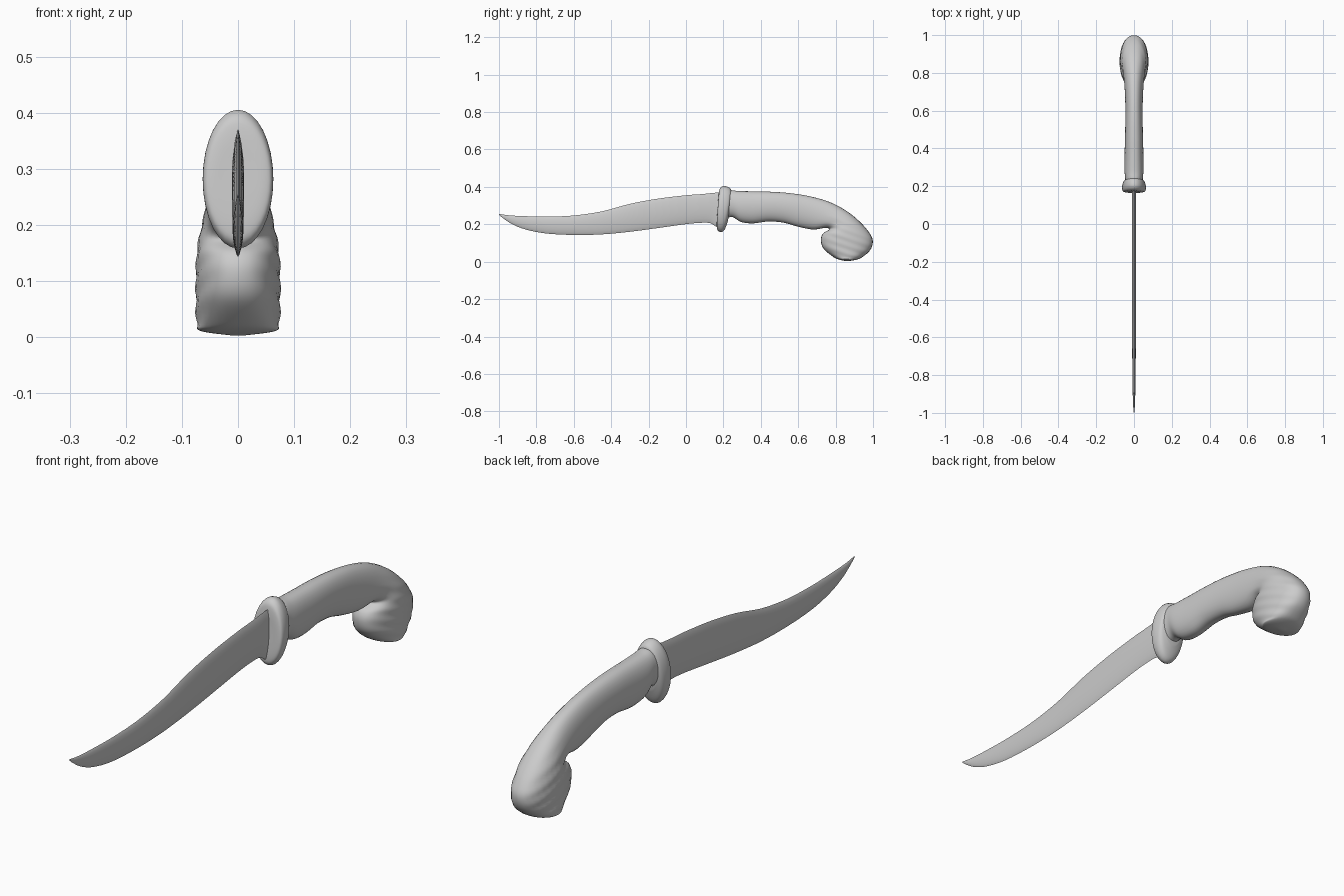
import bpy, bmesh
from math import sin, cos, pi
from mathutils import Vector


def catmull(rows, steps):
    """Smooth interpolation through rows of numbers."""
    out = []
    n = len(rows)
    for i in range(n - 1):
        p = [Vector(rows[min(max(k, 0), n - 1)]) for k in (i - 1, i, i + 1, i + 2)]
        for s in range(steps):
            t = s / steps
            out.append(0.5 * (2 * p[1] + (p[2] - p[0]) * t
                              + (2 * p[0] - 5 * p[1] + 4 * p[2] - p[3]) * t * t
                              + (3 * p[1] - p[0] - 3 * p[2] + p[3]) * t ** 3))
    out.append(Vector(rows[-1]))
    return out


def loft(name, rows, sides, power=1.0, steps=4, ripple=None, angle=40):
    """Each row: upper y, z, lower y, z, half width. Rings are joined into a skin."""
    bm = bmesh.new()
    rings = []
    for ya, za, yb, zb, w in catmull(rows, steps):
        ring = []
        for k in range(sides):
            a = 2 * pi * k / sides + pi / 2
            s, c = sin(a), cos(a)
            y = (ya + yb) / 2 + (ya - yb) / 2 * s
            z = (za + zb) / 2 + (za - zb) / 2 * s
            x = w * abs(c) ** power * (1 if c > 0 else -1)
            if ripple:
                x *= 1 + ripple(y, z)
            ring.append(bm.verts.new((x, y, z)))
        rings.append(ring)
    for r0, r1 in zip(rings, rings[1:]):
        for k in range(sides):
            j = (k + 1) % sides
            bm.faces.new((r0[k], r0[j], r1[j], r1[k]))
    bm.faces.new(rings[0])
    bm.faces.new(rings[-1])
    bmesh.ops.recalc_face_normals(bm, faces=bm.faces)
    me = bpy.data.meshes.new(name)
    bm.to_mesh(me)
    bm.free()
    ob = bpy.data.objects.new(name, me)
    bpy.context.collection.objects.link(ob)
    bpy.ops.object.select_all(action='DESELECT')
    ob.select_set(True)
    bpy.context.view_layer.objects.active = ob
    bpy.ops.object.shade_smooth_by_angle(angle=angle * pi / 180)
    return ob


# Curved blade: spine point, edge point, half thickness
loft("blade", [
    (-1.0, .256, -1.0, .250, .001),
    (-.965, .250, -.975, .230, .004),
    (-.92, .246, -.93, .201, .006),
    (-.85, .243, -.86, .173, .008),
    (-.74, .241, -.75, .151, .009),
    (-.60, .247, -.60, .143, .010),
    (-.45, .269, -.45, .146, .010),
    (-.30, .309, -.30, .160, .011),
    (-.15, .337, -.15, .180, .011),
    (.00, .355, .00, .201, .011),
    (.08, .361, .08, .208, .011),
    (.13, .366, .13, .206, .011),
    (.16, .369, .16, .188, .011),
    (.20, .371, .20, .180, .011)], 16, power=1.5)

# Oval guard
loft("guard", [
    (.172, .32, .166, .24, .025),
    (.175, .365, .164, .195, .048),
    (.182, .392, .168, .170, .060),
    (.202, .405, .184, .158, .063),
    (.228, .398, .200, .164, .060),
    (.241, .384, .212, .183, .053),
    (.240, .36, .225, .22, .040)], 32)


# Shallow diagonal carving on the pommel
def carving(y, z):
    fade = min(max((y - .68) / .12, 0), 1) * min(max((.3 - z) / .1, 0), 1)
    return .022 * fade * sin((z + .35 * y) * 150)


# Grip curling down into a hooked pommel
loft("handle", [
    (.21, .376, .21, .232, .048),
    (.24, .382, .25, .238, .047),
    (.28, .378, .295, .212, .051),
    (.36, .376, .36, .205, .050),
    (.45, .374, .44, .215, .048),
    (.55, .367, .52, .209, .046),
    (.66, .350, .60, .187, .046),
    (.77, .318, .68, .172, .050),
    (.86, .270, .745, .181, .057),
    (.93, .213, .765, .172, .066),
    (.98, .155, .732, .150, .073),
    (.999, .110, .721, .115, .075),
    (.985, .062, .735, .070, .075),
    (.942, .024, .785, .027, .074),
    (.910, .010, .815, .012, .067),
    (.868, .003, .855, .003, .012)], 32, power=.85, steps=6, ripple=carving, angle=60)
